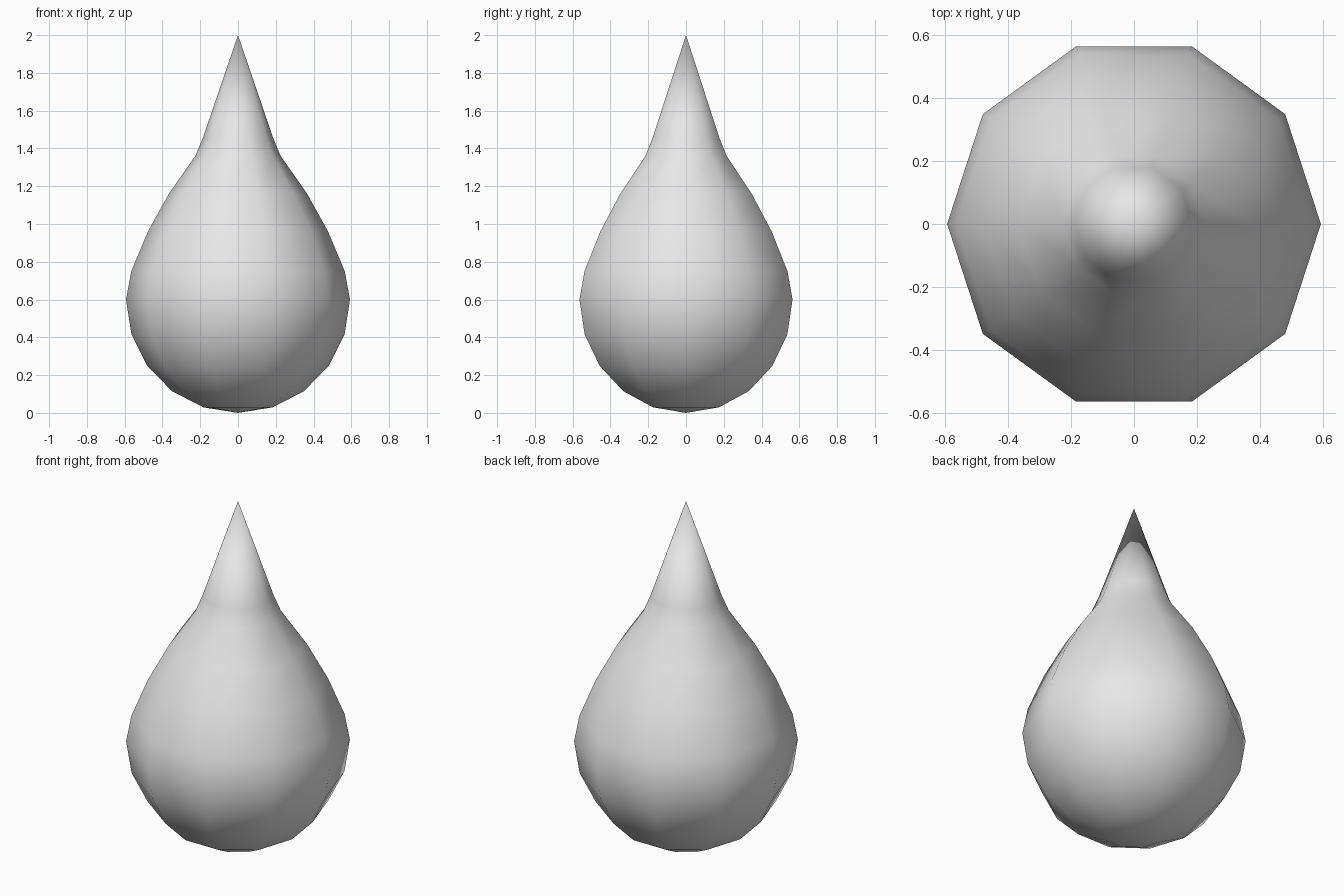
import bpy, bmesh, math

cube = bpy.data.objects.get("Cube")
if cube:
    bpy.data.objects.remove(cube, do_unlink=True)

SIDES = 10
RADIUS = 0.593
MID = 0.6

# Lower half is a round bowl, upper half tapers through a neck to the tip
bowl = [(RADIUS * math.sin(a), MID * (1 - math.cos(a)))
        for a in (math.radians(18 * i) for i in range(1, 6))]
taper = [(0.565, 0.75), (0.477, 0.96), (0.366, 1.16), (0.226, 1.36), (0.188, 1.45)]
profile = bowl + taper

bm = bmesh.new()
rings = [[bm.verts.new((r * math.cos(math.tau * i / SIDES),
                        r * math.sin(math.tau * i / SIDES), z))
          for i in range(SIDES)] for r, z in profile]
bottom = bm.verts.new((0, 0, 0))
tip = bm.verts.new((0, 0, 2))

# Skin the rings and close both ends with fans
for i in range(SIDES):
    j = (i + 1) % SIDES
    for low, high in zip(rings, rings[1:]):
        bm.faces.new((low[i], low[j], high[j], high[i]))
    bm.faces.new((bottom, rings[0][j], rings[0][i]))
    bm.faces.new((rings[-1][i], rings[-1][j], tip))
for face in bm.faces:
    face.smooth = True

mesh = bpy.data.meshes.new("droplet")
bm.to_mesh(mesh)
bm.free()
droplet = bpy.data.objects.new("droplet", mesh)
bpy.context.collection.objects.link(droplet)

# Plain light grey surface
grey = bpy.data.materials.new("light_grey")
grey.use_nodes = True
color = (0.8, 0.8, 0.8, 1)
grey.diffuse_color = color
grey.node_tree.nodes["Principled BSDF"].inputs["Base Color"].default_value = color
mesh.materials.append(grey)
